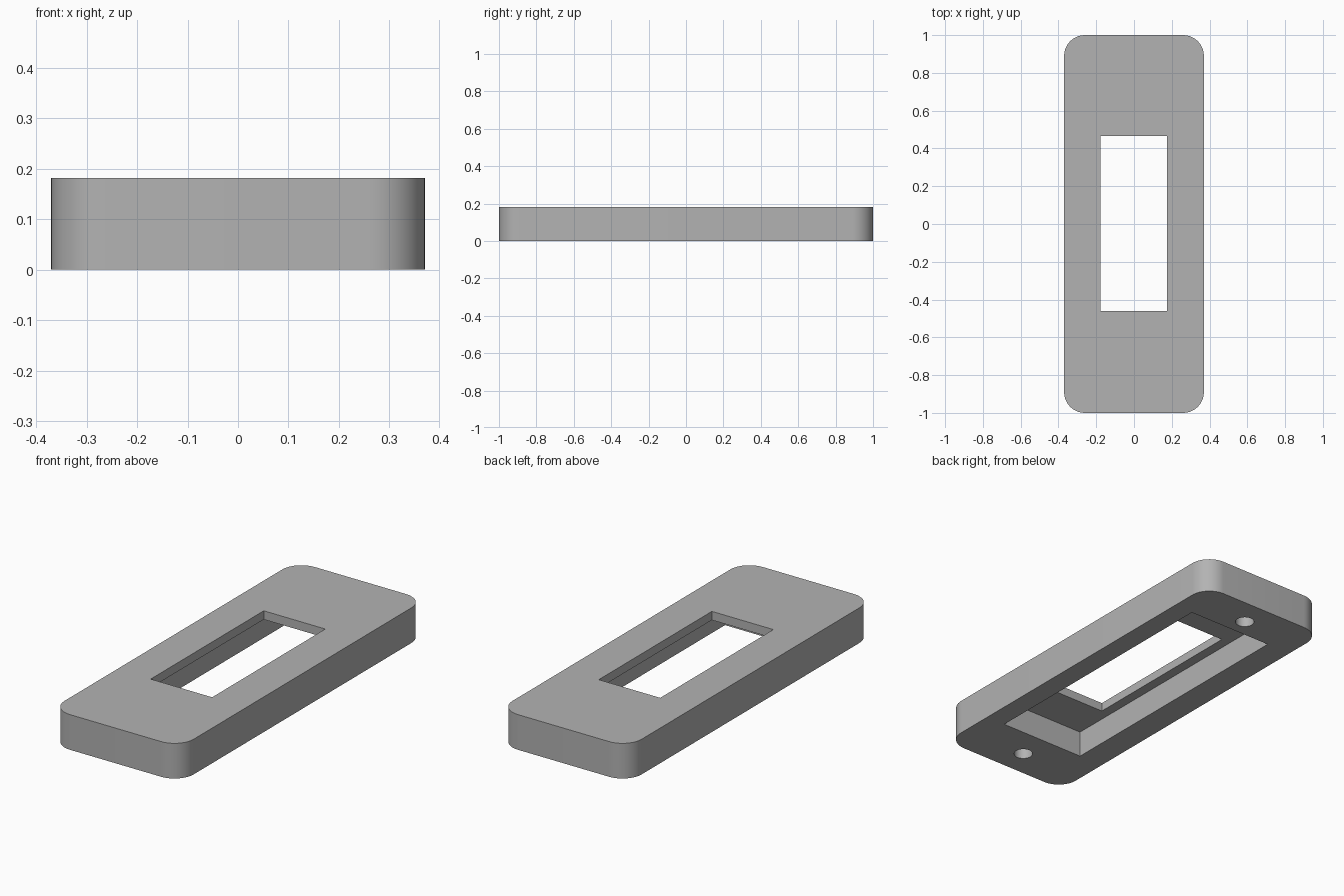
import bpy, bmesh, math
from mathutils import Matrix

cube = bpy.data.objects.get("Cube")
if cube:
    bpy.data.objects.remove(cube, do_unlink=True)

HEIGHT = 0.182
POCKET_TOP = 0.137

grey = bpy.data.materials.new("plain grey")
grey.use_nodes = True
colour = (0.45, 0.45, 0.45, 1)
grey.diffuse_color = colour
grey.node_tree.nodes["Principled BSDF"].inputs["Base Color"].default_value = colour


def finish(name, bm):
    mesh = bpy.data.meshes.new(name)
    bm.to_mesh(mesh)
    bm.free()
    mesh.materials.append(grey)
    obj = bpy.data.objects.new(name, mesh)
    bpy.context.collection.objects.link(obj)
    return obj


def box(name, x0, x1, y0, y1, z0, z1, radius=0):
    """Box between limits, with optional rounded upright edges."""
    bm = bmesh.new()
    bmesh.ops.create_cube(bm, size=1)
    bmesh.ops.scale(bm, vec=(x1 - x0, y1 - y0, z1 - z0), verts=bm.verts)
    bmesh.ops.translate(bm, vec=((x0 + x1) / 2, (y0 + y1) / 2, (z0 + z1) / 2), verts=bm.verts)
    if radius:
        upright = [e for e in bm.edges if abs(e.verts[0].co.z - e.verts[1].co.z) > 0.01]
        bmesh.ops.bevel(bm, geom=upright, offset=radius, segments=12, profile=0.5, affect='EDGES')
    return finish(name, bm)


def cylinder(name, y, radius, z0, z1):
    bm = bmesh.new()
    bmesh.ops.create_cone(bm, cap_ends=True, segments=40, radius1=radius, radius2=radius,
                          depth=z1 - z0, matrix=Matrix.Translation((0, y, (z0 + z1) / 2)))
    return finish(name, bm)


# Rounded plate
plate = box("cover_plate", -0.37, 0.37, -1, 1, 0, HEIGHT, radius=0.11)

# Window slot, underside pocket and two blind screw holes
cutters = [
    box("pocket_cutter", -0.23, 0.26, -0.69, 0.756, -0.1, POCKET_TOP),
    box("slot_cutter", -0.178, 0.174, -0.46, 0.465, 0.1, 0.3),
]
for side in (-1, 1):
    cutters.append(cylinder("screw_hole_cutter", side * 0.853, 0.046, -0.1, POCKET_TOP))

bpy.ops.object.select_all(action='DESELECT')
bpy.context.view_layer.objects.active = plate
plate.select_set(True)
for cutter in cutters:
    cut = plate.modifiers.new(cutter.name, 'BOOLEAN')
    cut.operation = 'DIFFERENCE'
    cut.solver = 'EXACT'
    cut.object = cutter
    bpy.ops.object.modifier_apply(modifier=cut.name)
    bpy.data.objects.remove(cutter, do_unlink=True)

bpy.ops.object.shade_smooth_by_angle(angle=math.radians(30))
